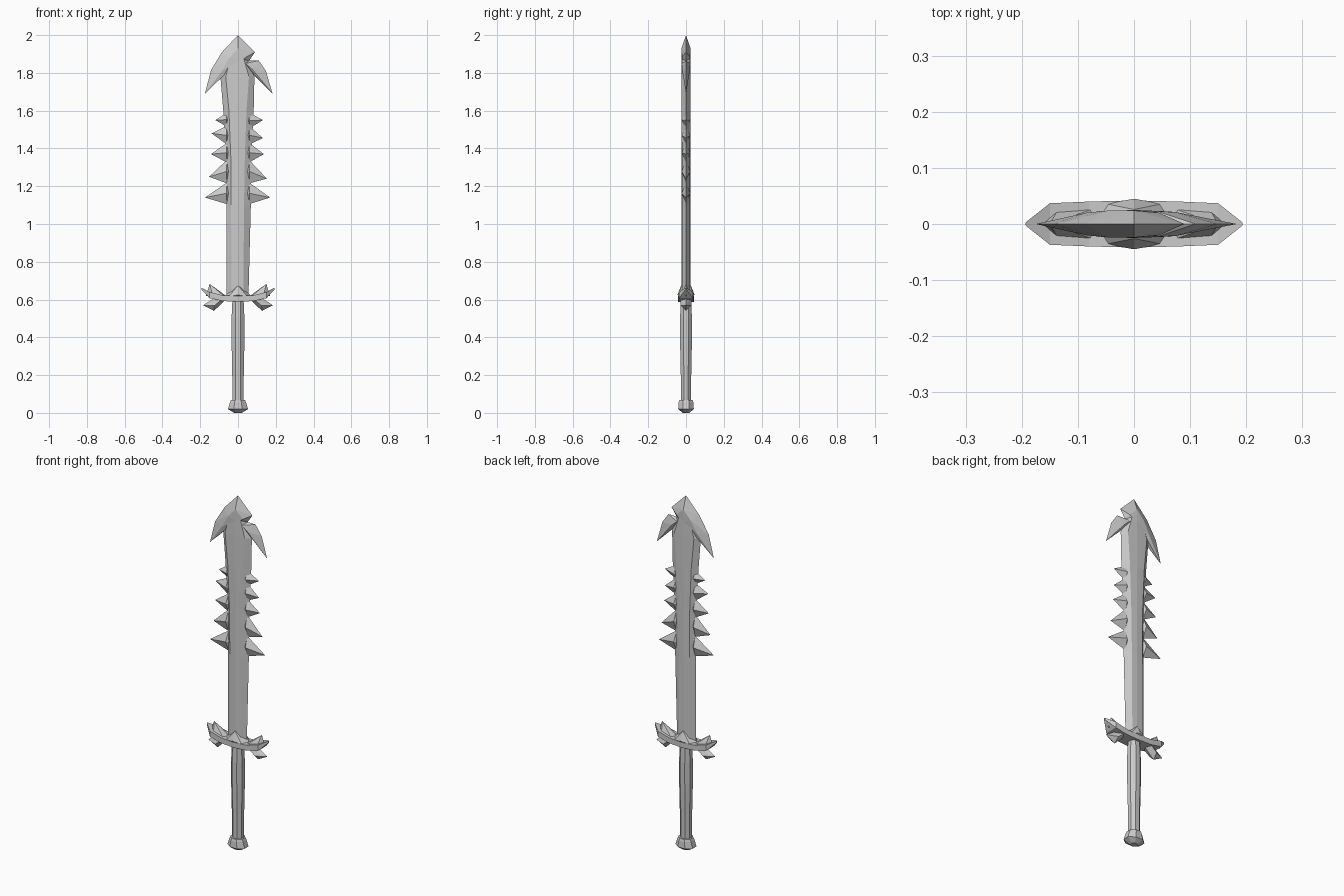
import bpy, bmesh, math


def finish(name, bm):
    bmesh.ops.recalc_face_normals(bm, faces=bm.faces[:])
    me = bpy.data.meshes.new(name)
    bm.to_mesh(me)
    bm.free()
    ob = bpy.data.objects.new(name, me)
    bpy.context.collection.objects.link(ob)
    return ob


def loft(name, rings):
    bm = bmesh.new()
    vs = [[bm.verts.new(p) for p in r] for r in rings]
    n = len(vs[0])
    for a, b in zip(vs, vs[1:]):
        for i in range(n):
            j = (i + 1) % n
            bm.faces.new((a[i], a[j], b[j], b[i]))
    bm.faces.new(vs[0])
    bm.faces.new(vs[-1])
    return finish(name, bm)


def add_hull(bm, edge, ridge, s=1):
    # faceted wedge: sharp edge points (x, z) and raised points (x, y, z)
    pts = [(s * x, 0, z) for x, z in edge]
    pts += [(s * x, k * y, z) for x, y, z in ridge for k in (-1, 1)]
    vs = [bm.verts.new(p) for p in pts]
    res = bmesh.ops.convex_hull(bm, input=vs)
    junk = {v for v in res['geom_interior'] + res['geom_unused']
            if isinstance(v, bmesh.types.BMVert)}
    bmesh.ops.delete(bm, geom=list(junk), context='VERTS')


def hull_part(name, pieces):
    bm = bmesh.new()
    for edge, ridge, s in pieces:
        add_hull(bm, edge, ridge, s)
    return finish(name, bm)


def both(edge, ridge):
    return [(edge, ridge, 1), (edge, ridge, -1)]


# Blade core: bevelled section with a faint central ridge
def section(z, wl, wr, fl, fr, t):
    e = t * 0.9
    return [(-wl, 0, z), (-fl, -e, z), (0, -t, z), (fr, -e, z),
            (wr, 0, z), (fr, e, z), (0, t, z), (-fl, e, z)]


loft("blade", [section(*r) for r in (
    (0.60, 0.062, 0.055, 0.035, 0.028, 0.023),
    (1.10, 0.062, 0.068, 0.036, 0.032, 0.024),
    (1.35, 0.064, 0.070, 0.038, 0.036, 0.024),
    (1.60, 0.078, 0.083, 0.048, 0.045, 0.025),
    (1.78, 0.093, 0.087, 0.065, 0.058, 0.025),
    (1.86, 0.070, 0.060, 0.045, 0.035, 0.024),
    (1.92, 0.030, 0.030, 0.020, 0.020, 0.022))])

# Barbed head, with a notch broken out of the right side
hull_part("blade_head", [
    ([(0.175, 1.69), (0.143, 1.815), (0.085, 1.91), (0, 2.0), (0.093, 1.78)],
     [(0.085, 0.020, 1.81), (0.045, 0.024, 1.88), (0, 0.024, 1.93), (0, 0.024, 1.86)], -1),
    ([(0, 2.0), (0.09, 1.91), (0.06, 1.865)],
     [(0, 0.024, 1.93), (0.045, 0.020, 1.885), (0, 0.024, 1.85)], 1),
    ([(0.06, 1.865), (0.11, 1.865), (0.148, 1.81), (0.183, 1.69), (0.087, 1.785)],
     [(0.075, 0.021, 1.82), (0.04, 0.023, 1.85)], 1)])

# Saw teeth: (side, tip x, tip z, base bottom, base top)
teeth = [
    (-1, 0.120, 1.55, 1.515, 1.59), (-1, 0.140, 1.48, 1.42, 1.52),
    (-1, 0.143, 1.37, 1.325, 1.43), (-1, 0.153, 1.25, 1.215, 1.34),
    (-1, 0.175, 1.14, 1.105, 1.22),
    (1, 0.132, 1.55, 1.505, 1.59), (1, 0.132, 1.455, 1.42, 1.52),
    (1, 0.137, 1.37, 1.325, 1.43), (1, 0.153, 1.24, 1.215, 1.34),
    (1, 0.170, 1.14, 1.105, 1.22)]
hull_part("blade_teeth", [
    ([(x, z), (0.058, lo), (0.058, hi), (0.04, (lo + hi) / 2)],
     [(0.062, 0.023, (lo + hi) / 2)], s) for s, x, z, lo, hi in teeth])

# Guard: curved band, pointed in plan
band = [(-0.193, 0.003, 0.652, 0.662), (-0.150, 0.037, 0.607, 0.640),
        (-0.08, 0.040, 0.592, 0.622), (0, 0.042, 0.588, 0.618)]
band += [(-x, y, a, b) for x, y, a, b in reversed(band[:-1])]
loft("guard_band", [[(x, -y, a), (x, y, a), (x, y, b), (x, -y, b)]
                    for x, y, a, b in band])

# Guard thorns: upper pair and lower swept pair
hull_part("guard_upper_thorns",
          both([(0.150, 0.683), (0.05, 0.61), (0.17, 0.62)],
               [(0.07, 0.028, 0.615), (0.135, 0.026, 0.625)]))
hull_part("guard_lower_thorns",
          both([(0.185, 0.570), (0.127, 0.540), (0.07, 0.595), (0.13, 0.605)],
               [(0.125, 0.028, 0.568), (0.08, 0.03, 0.605)]))

# Guard centre: peaked boss on front and back
hull_part("guard_boss", [
    ([(0, 0.685), (-0.075, 0.615), (0.075, 0.615), (0, 0.585)],
     [(0, 0.045, 0.625), (0.05, 0.036, 0.615), (-0.05, 0.036, 0.615),
      (0, 0.026, 0.675)], 1)])


# Grip and pommel: eight-sided turned shapes
def ring(z, rx, ry, n=8):
    return [(rx * math.cos(math.tau * (i + 0.5) / n),
             ry * math.sin(math.tau * (i + 0.5) / n), z) for i in range(n)]


loft("grip", [ring(*r) for r in (
    (0.05, 0.031, 0.029), (0.20, 0.033, 0.030), (0.38, 0.037, 0.034),
    (0.50, 0.037, 0.034), (0.60, 0.032, 0.030))])
loft("pommel", [ring(*r) for r in (
    (0.0, 0.022, 0.018), (0.02, 0.058, 0.045), (0.055, 0.046, 0.042),
    (0.068, 0.040, 0.038))])
